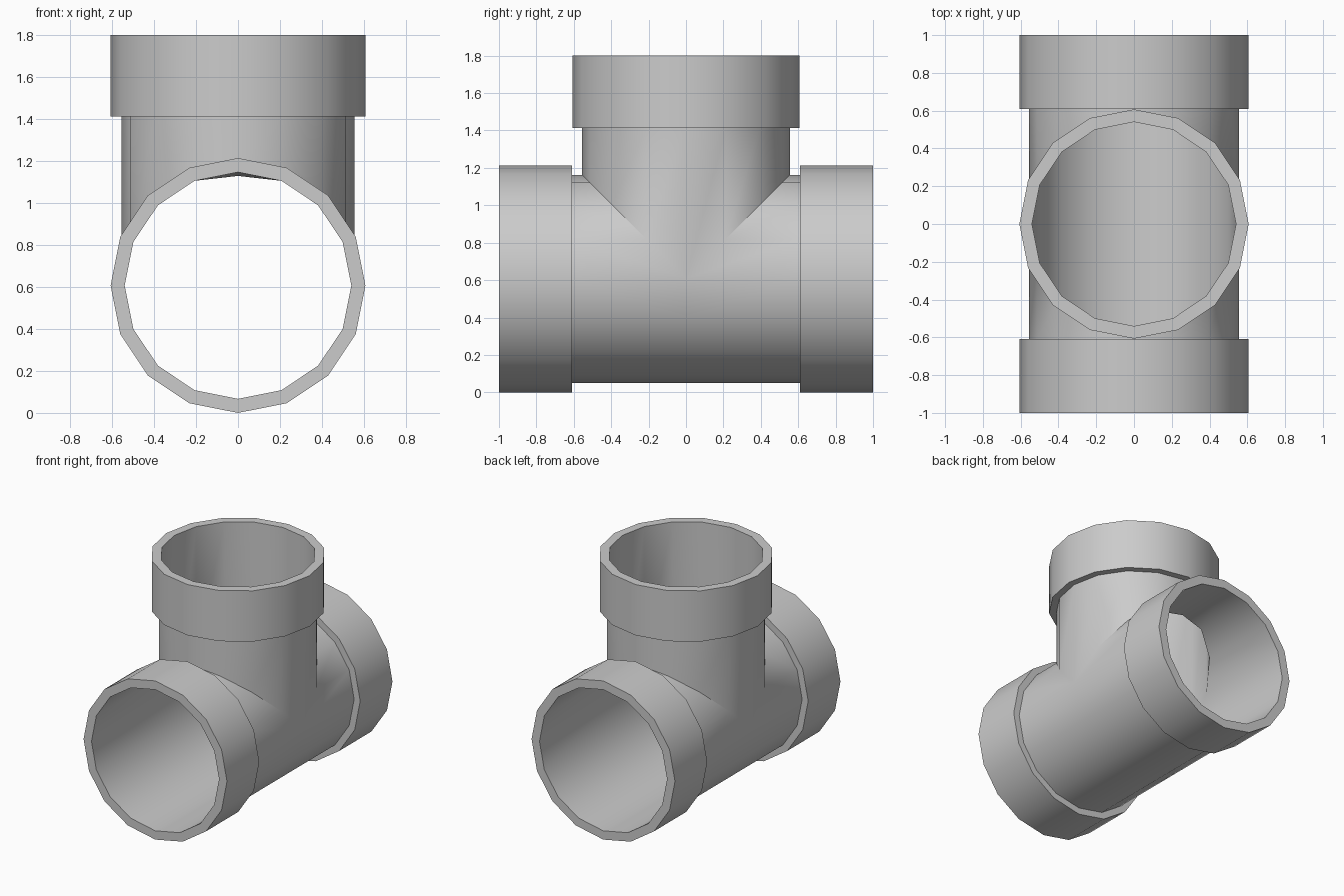
import bpy, bmesh
from math import sin, cos, tau, radians

if "Cube" in bpy.data.objects:
    bpy.data.objects.remove(bpy.data.objects["Cube"])

N = 16                                  # sides of every tube
CZ = 0.607                              # height of the run's axis
R_PIPE, R_COLLAR, R_BORE = 0.556, 0.607, 0.54

bm = bmesh.new()


def add_arm(place, miter, start, end):
    """Hollow arm: outer miter -> collar step -> rim -> inner miter."""
    profile = [(R_PIPE, None), (R_PIPE, start), (R_COLLAR, start),
               (R_COLLAR, end), (R_BORE, end), (R_BORE, None)]
    rings = []
    for r, t in profile:
        ring = []
        for i in range(N):
            u, v = r * cos(tau * i / N), r * sin(tau * i / N)
            ring.append(bm.verts.new(place(u, v, miter(v) if t is None else t)))
        rings.append(ring)
    for a, b in zip(rings, rings[1:]):
        for i in range(N):
            j = (i + 1) % N
            bm.faces.new((a[i], a[j], b[j], b[i]))


# Two opposite arms of the straight run, cut at 45 degrees on the upper half
for s in (-1, 1):
    add_arm(lambda u, v, t, s=s: (u, s * t, CZ + v), lambda v: max(0, v), 0.61, 1.0)

# Vertical branch, meeting the run along the same 45 degree joints
add_arm(lambda u, v, t: (u, v, CZ + t), abs, 0.805, 1.193)

# Weld the three arms along their joints
bmesh.ops.remove_doubles(bm, verts=bm.verts, dist=0.0005)

# Slight sag of the bore joint at its highest points
for v in bm.verts:
    if abs(v.co.x) < 0.001 and abs(abs(v.co.y) - R_BORE) < 0.001 and abs(v.co.z - CZ - R_BORE) < 0.001:
        v.co.z -= 0.018

bmesh.ops.recalc_face_normals(bm, faces=bm.faces)
mesh = bpy.data.meshes.new("pipe_tee")
bm.to_mesh(mesh)
bm.free()

tee = bpy.data.objects.new("pipe_tee", mesh)
bpy.context.collection.objects.link(tee)
bpy.context.view_layer.objects.active = tee
tee.select_set(True)
bpy.ops.object.shade_smooth_by_angle(angle=radians(30))
